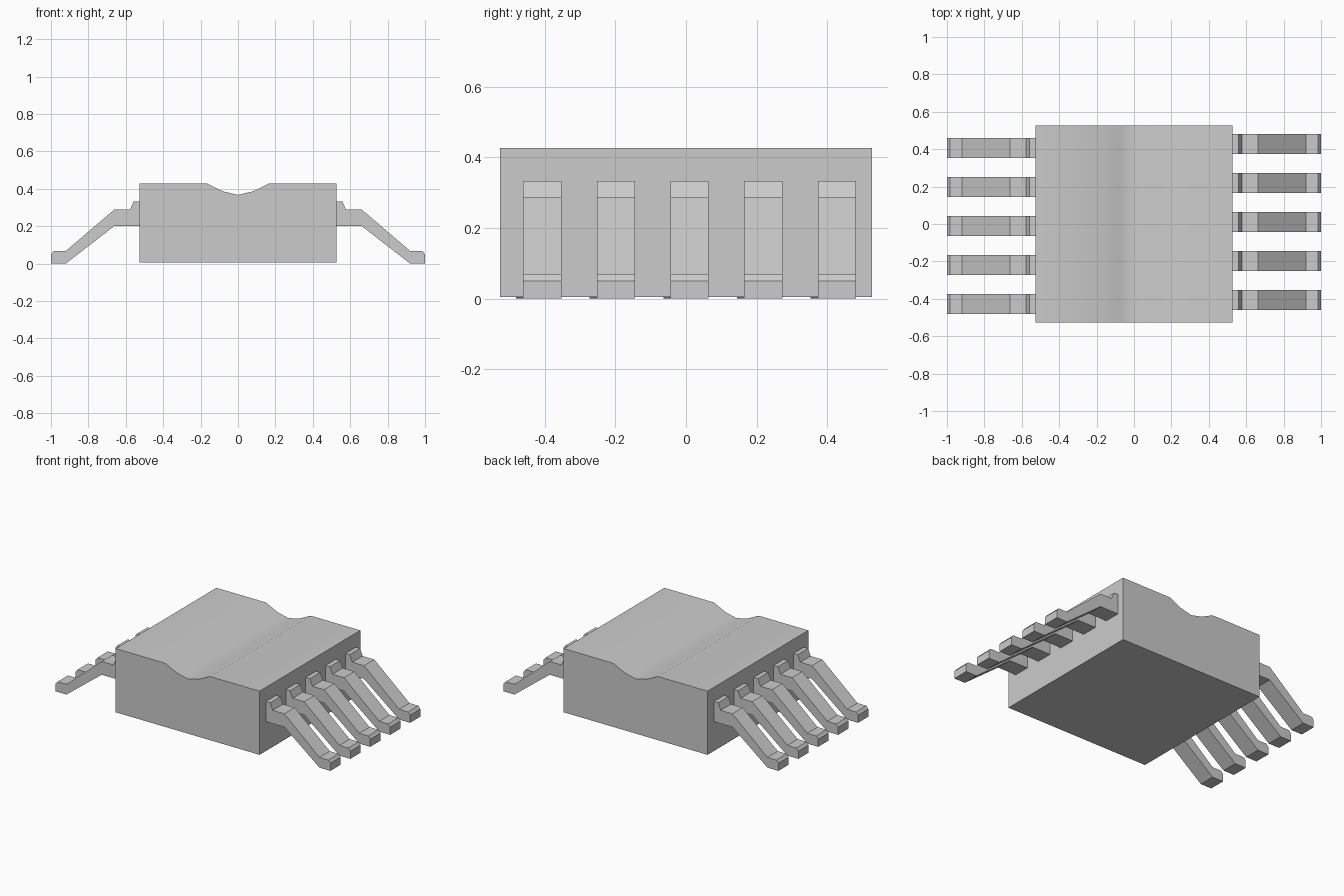
import bpy, bmesh, math

if "Cube" in bpy.data.objects:
    bpy.data.objects.remove(bpy.data.objects["Cube"])


def extrude_profile(name, profile, y0, y1):
    """Closed solid from an (x, z) profile swept from y0 to y1."""
    bm = bmesh.new()
    face = bm.faces.new([bm.verts.new((x, y0, z)) for x, z in profile])
    swept = bmesh.ops.extrude_face_region(bm, geom=[face])["geom"]
    moved = [g for g in swept if isinstance(g, bmesh.types.BMVert)]
    bmesh.ops.translate(bm, verts=moved, vec=(0, y1 - y0, 0))
    bmesh.ops.recalc_face_normals(bm, faces=bm.faces)
    mesh = bpy.data.meshes.new(name)
    bm.to_mesh(mesh)
    bm.free()
    obj = bpy.data.objects.new(name, mesh)
    bpy.context.collection.objects.link(obj)
    return obj


# Chip body with a shallow groove running along the top
H = 0.527
body = extrude_profile("chip_body", [
    (-H, 0.005), (H, 0.005), (H, 0.427), (0.165, 0.427), (0.08, 0.386),
    (0, 0.367), (-0.08, 0.386), (-0.165, 0.427), (-H, 0.427)], -H, H)
bpy.context.view_layer.objects.active = body
body.select_set(True)
bpy.ops.object.shade_smooth_by_angle(angle=math.radians(30))

# Bent legs: five per side, the left row is the right row turned half way round
LEG = [(0.527, 0.333), (0.558, 0.333), (0.577, 0.288), (0.662, 0.288),
       (0.92, 0.068), (0.985, 0.068), (1.0, 0.05), (1.0, 0.0),
       (0.92, 0.0), (0.662, 0.2), (0.527, 0.2)]
WIDTH, PITCH, OFFSET = 0.108, 0.2085, 0.01
for side, turn in (("right", 0), ("left", math.pi)):
    for i in range(5):
        y = OFFSET + (i - 2) * PITCH
        leg = extrude_profile(f"{side}_leg_{i + 1}", LEG, y - WIDTH / 2, y + WIDTH / 2)
        leg.rotation_euler.z = turn
